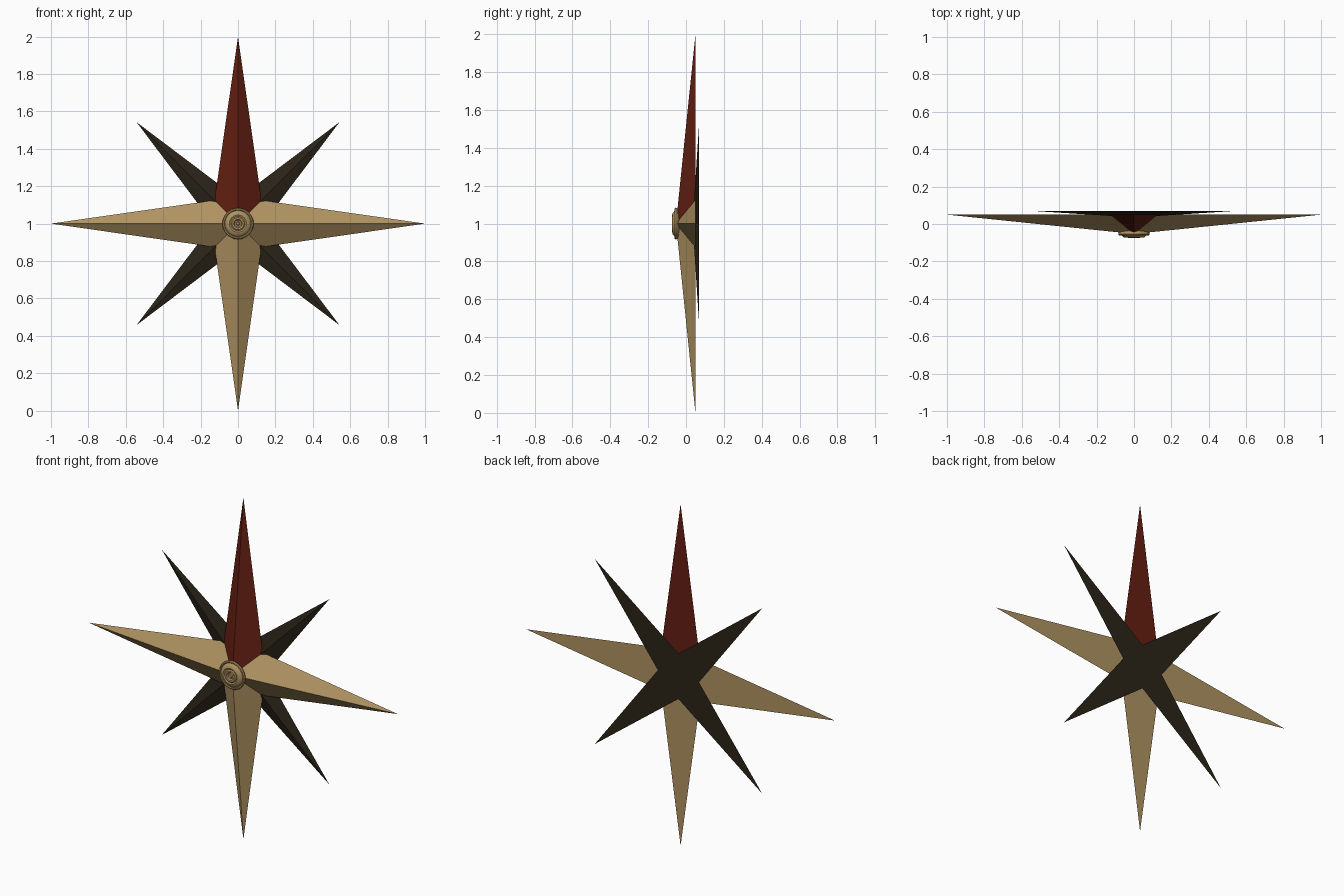
import bpy, bmesh, math

if "Cube" in bpy.data.objects:
    bpy.data.objects.remove(bpy.data.objects["Cube"])


def material(name, rgb):
    m = bpy.data.materials.new(name)
    m.diffuse_color = (*rgb, 1)
    m.use_nodes = True
    m.node_tree.nodes["Principled BSDF"].inputs["Base Color"].default_value = m.diffuse_color
    return m


TAN = material("tan_metal", (0.43, 0.29, 0.12))
RED = material("dark_red", (0.13, 0.014, 0.006))
DARK = material("dark_bronze", (0.023, 0.017, 0.009))
CENTRE_Z = 1.0


def faceted_star(name, tip_r, notch_r, turn, back_y, ridge_y, mats):
    """Four-pointed star: flat back, front faces rising to a central apex."""
    bm = bmesh.new()
    ring = []
    for i in range(8):
        a = turn + i * math.pi / 4
        r = notch_r if i % 2 else tip_r
        ring.append(bm.verts.new((r * math.sin(a), back_y, CENTRE_Z + r * math.cos(a))))
    front = bm.verts.new((0, ridge_y, CENTRE_Z))
    back = bm.verts.new((0, back_y, CENTRE_Z))
    for i in range(8):
        a, b = ring[i], ring[(i + 1) % 8]
        # the two facets beside the first tip take the last material
        slot = len(mats) - 1 if i in (0, 7) else 0
        for apex in (front, back):
            bm.faces.new((a, b, apex)).material_index = slot
    bmesh.ops.recalc_face_normals(bm, faces=bm.faces[:])
    mesh = bpy.data.meshes.new(name)
    bm.to_mesh(mesh)
    bm.free()
    for m in mats:
        mesh.materials.append(m)
    ob = bpy.data.objects.new(name, mesh)
    bpy.context.collection.objects.link(ob)
    return ob


# Large star with a red north point, small diagonal star behind it
faceted_star("main_star", 1.0, 0.177, 0, 0.05, -0.053, [TAN, RED])
faceted_star("diagonal_star", 0.767, 0.133, math.pi / 4, 0.07, 0.035, [DARK])

# Turned centre boss: (radius, y) profile spun around the y axis
profile = [(0, -0.073), (0.007, -0.072), (0.011, -0.067), (0.018, -0.067),
           (0.023, -0.073), (0.032, -0.074), (0.038, -0.069), (0.046, -0.073),
           (0.055, -0.071), (0.066, -0.062), (0.070, -0.057), (0.074, -0.061),
           (0.080, -0.060), (0.084, -0.054), (0.082, -0.047), (0.076, -0.042),
           (0, -0.030)]
bm = bmesh.new()
pts = [bm.verts.new((r, y, CENTRE_Z)) for r, y in profile]
edges = [bm.edges.new(p) for p in zip(pts, pts[1:])]
bmesh.ops.spin(bm, geom=pts + edges, cent=(0, 0, CENTRE_Z), axis=(0, 1, 0),
               angle=2 * math.pi, steps=32, use_duplicate=False)
bmesh.ops.remove_doubles(bm, verts=bm.verts[:], dist=0.0001)
bmesh.ops.recalc_face_normals(bm, faces=bm.faces[:])
mesh = bpy.data.meshes.new("centre_boss")
bm.to_mesh(mesh)
bm.free()
mesh.materials.append(TAN)
boss = bpy.data.objects.new("centre_boss", mesh)
bpy.context.collection.objects.link(boss)
bpy.context.view_layer.objects.active = boss
boss.select_set(True)
bpy.ops.object.shade_smooth_by_angle(angle=math.radians(35))
